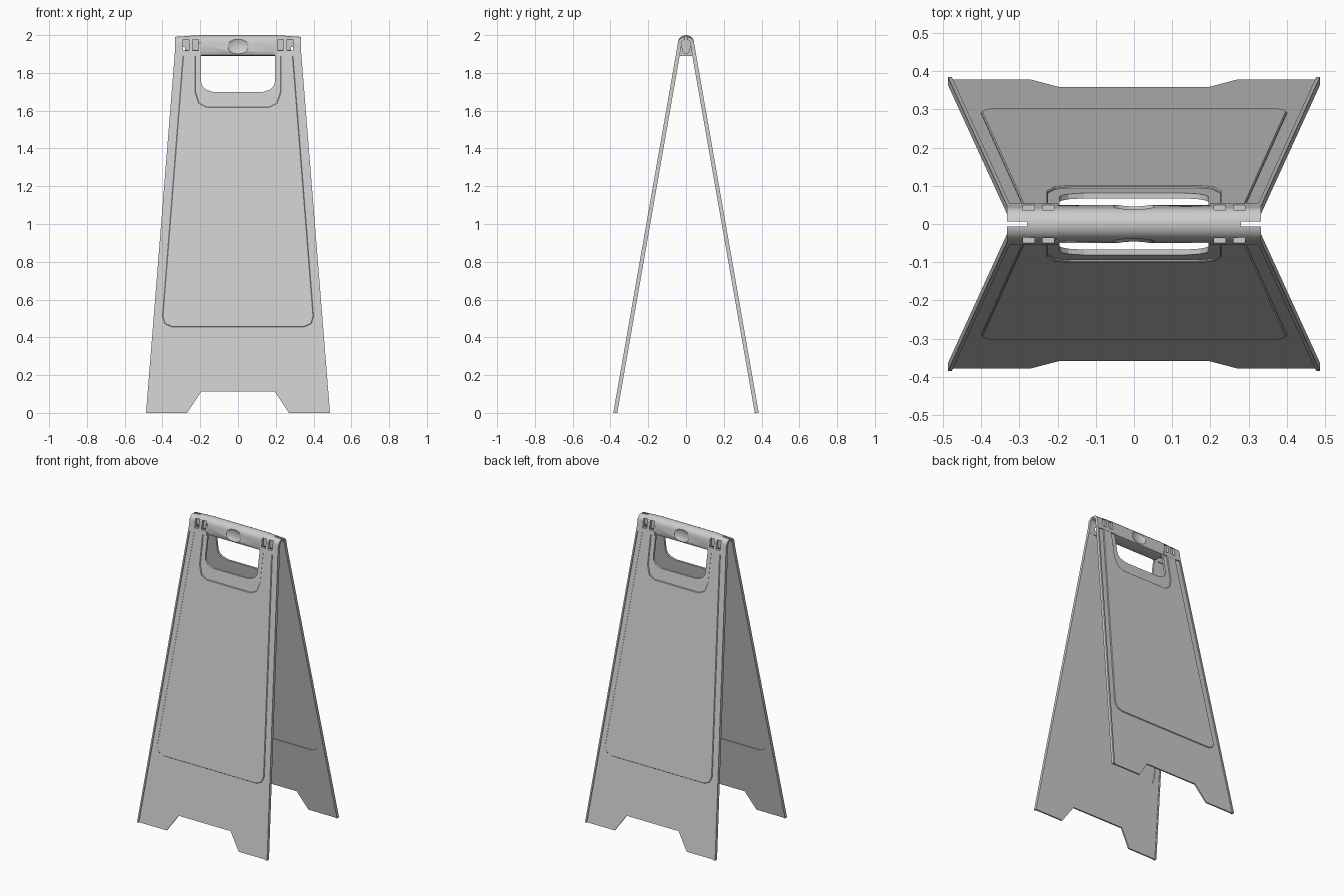
import bpy, bmesh, math

if "Cube" in bpy.data.objects:
    bpy.data.objects.remove(bpy.data.objects["Cube"])

SLOPE, FOOT_Y = 0.1748, 0.385      # lean of the panels


def make(name, ring_a, ring_b):
    """Solid between two matching closed rings of points."""
    bm = bmesh.new()
    a = [bm.verts.new(p) for p in ring_a]
    b = [bm.verts.new(p) for p in ring_b]
    bm.faces.new(a)
    bm.faces.new(b[::-1])
    n = len(a)
    for i in range(n):
        bm.faces.new((a[i], b[i], b[(i + 1) % n], a[(i + 1) % n]))
    bmesh.ops.recalc_face_normals(bm, faces=bm.faces)
    me = bpy.data.meshes.new(name)
    bm.to_mesh(me)
    bm.free()
    ob = bpy.data.objects.new(name, me)
    bpy.context.collection.objects.link(ob)
    return ob


def slab(name, outline, t0, t1, side):
    """Leaning slab; t is the depth inward from the outermost face."""
    def ring(t):
        return [(x, side * (FOOT_Y - SLOPE * z - t), z) for x, z in outline]
    return make(name, ring(t0), ring(t1))


def bar(name, profile, x0, x1, drop=0.0):
    """Profile (y, z) swept along x; drop lowers the crown at the x1 end."""
    return make(name, [(x0, y, z) for y, z in profile],
                [(x1, y, z - drop * max(0, z - AXIS_Z)) for y, z in profile])


def box(x0, x1, y0, y1, z0, z1):
    return make("cutter", [(x0, y0, z0), (x1, y0, z0), (x1, y1, z0), (x0, y1, z0)],
                [(x0, y0, z1), (x1, y0, z1), (x1, y1, z1), (x0, y1, z1)])


def cut(ob, cutter):
    cutter.hide_render = True
    m = ob.modifiers.new("cut", 'BOOLEAN')
    m.operation, m.object, m.solver = 'DIFFERENCE', cutter, 'EXACT'
    apply(ob, m)
    bpy.data.objects.remove(cutter)


def apply(ob, m):
    bpy.context.view_layer.objects.active = ob
    bpy.ops.object.modifier_apply(modifier=m.name)


def smooth(ob):
    bpy.ops.object.select_all(action='DESELECT')
    ob.select_set(True)
    bpy.context.view_layer.objects.active = ob
    bpy.ops.object.shade_smooth_by_angle(angle=math.radians(30))


def both(half):
    return half + [(-x, z) for x, z in reversed(half)]


def edge(z):
    return 0.487 - 0.08 * z


AXIS_Z, R, LOW = 1.957, 0.043, 1.89
TOP = 1.905
hole = [(.195, TOP), (.195, 1.75), (.188, 1.73), (.172, 1.713), (.13, 1.698)]
sheet = both([(.195, .112), (.27, 0), (edge(0), 0), (edge(TOP), TOP)] + hole)
plate = both([(.35, .455), (.388, .472), (.40, .51), (.29, TOP), (.225, TOP),
              (.225, 1.70), (.205, 1.64), (.165, 1.62)])
lip = both(hole[::-1][::-1] + [])
lip = both([(.133, 1.686), (.18, 1.703), (.198, 1.724), (.207, 1.75), (.207, TOP)] + hole)

# two leaning panels with a raised label plate, recessed behind
for side, word in ((-1, "front"), (1, "back")):
    p = slab(word + "_panel", sheet, .007, .017, side)
    cut(p, slab("cutter", plate, .012, .03, side))
    raised = slab(word + "_label_plate", plate, .001, .010, side)
    m = raised.modifiers.new("bevel", 'BEVEL')
    m.width, m.segments = .003, 1
    apply(raised, m)
    slab(word + "_handle_lip", lip, .007, .021, side)
    # stiffening flanges down both sides
    for s in (-1, 1):
        strip = [(s * (edge(z) - w), z) for z, w in
                 ((0, 0), (AXIS_Z, 0), (AXIS_Z, .010), (0, .010))]
        slab(word + "_side_flange", strip, 0, .021, side)


def arc(r, n=16):
    return [(r * math.cos(math.pi * i / n), AXIS_Z + r * math.sin(math.pi * i / n))
            for i in range(n + 1)]


# central carrying grip with a thumb dent on each face
side_y = FOOT_Y - SLOPE * LOW
grip_profile = [(.03, LOW), (.044, 1.895), (.050, 1.912)] + arc(R) + \
               [(-.050, 1.912), (-.044, 1.895), (-.03, LOW)]
grip = bar("carrying_grip", grip_profile, -.2, .2)
for s in (-1, 1):
    bpy.ops.mesh.primitive_uv_sphere_add(segments=32, ring_count=16, radius=1,
                                         location=(0, s * .061, 1.946))
    ball = bpy.context.object
    ball.scale = (.064, .030, .052)
    bpy.context.view_layer.update()
    cut(grip, ball)
smooth(grip)

# hinge sleeves at both ends, slotted and split along the middle
inner = arc(.024)
sleeve = [(side_y, LOW)] + arc(R) + [(-side_y, LOW), (-side_y + .018, LOW)] + \
    inner[::-1] + [(side_y - .018, LOW)]
for s, word in ((-1, "left"), (1, "right")):
    h = bar(word + "_hinge_sleeve", sleeve, s * .199, s * .333, .2)
    cut(h, box(s * .28, s * .35, -.006, .006, 1.95, 2.05))
    for f in (-1, 1):
        for x in (.21, .26):
            cut(h, box(s * x, s * (x + .03), f * .028, f * .08, 1.918, 1.978))
    smooth(h)

# hinge pin inside the sleeves
pin = bar("hinge_pin", arc(.0235) + [(-.022, 1.92), (-.01, 1.903), (.01, 1.903), (.022, 1.92)],
          -.28, .28)
smooth(pin)
